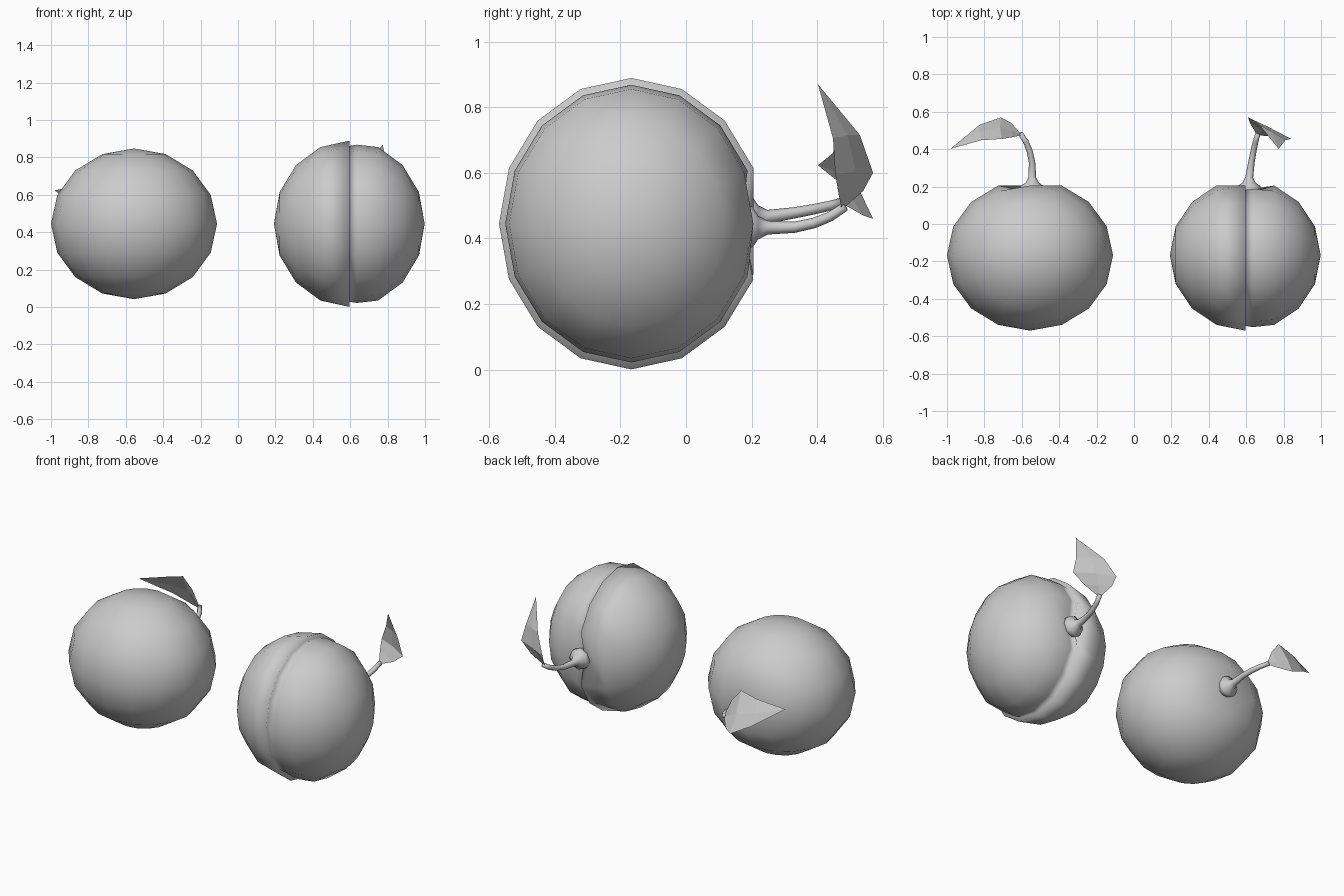
import bpy, bmesh
from math import sin, cos, pi
from mathutils import Vector

if "Cube" in bpy.data.objects:
    bpy.data.objects.remove(bpy.data.objects["Cube"])

CZ, CY = 0.445, -0.167            # fruit centre height and depth
SX, SY, SZ = 0.444, 0.403, 0.403  # local half sizes
N = 16


def place_left(p):
    return Vector((-0.556 + p[0], p[1], CZ + p[2]))


def place_right(p):               # the same fruit turned a quarter about y
    return Vector((0.595 + p[2], p[1], CZ - p[0]))


def finish(name, bm, smooth=True):
    bmesh.ops.recalc_face_normals(bm, faces=bm.faces)
    me = bpy.data.meshes.new(name)
    bm.to_mesh(me)
    bm.free()
    for f in me.polygons:
        f.use_smooth = smooth
    ob = bpy.data.objects.new(name, me)
    bpy.context.collection.objects.link(ob)
    return ob


def skin(bm, rings):
    for a, b in zip(rings, rings[1:]):
        n = len(a)
        for i in range(n):
            j = (i + 1) % n
            bm.faces.new((a[i], a[j], b[j], b[i]))


# fruit body: rings around the short axis, with an optional seam groove
def fruit(name, place, seam):
    bm = bmesh.new()
    prof = []
    for k in range(1, 8):
        t = -pi / 2 + k * pi / 8
        prof.append((cos(t), sin(t)))
        if k == 4 and seam:
            prof += [(0.935, -0.02), (0.953, 0.10)]
    rings = []
    for r, h in prof:
        ring = []
        for i in range(N):
            a = 2 * pi * i / N
            x, y, z = r * cos(a) * SX, r * sin(a) * SY, h * SZ
            if y > 0 and abs(x) < 0.05 and abs(z) < 0.1:
                y = 0.335          # dimple at the stem
            ring.append(bm.verts.new(place((x, CY + y, z))))
        rings.append(ring)
    skin(bm, rings)
    for ring, z in ((rings[0], -SZ), (rings[-1], SZ)):
        p = bm.verts.new(place((0, CY, z)))
        for i in range(N):
            bm.faces.new((ring[i], ring[(i + 1) % N], p))
    finish(name, bm)


# stem: flared base, curved and tapering
STEM = [((0.01, 0.165, 0.02), 0.065), ((0.01, 0.203, 0.02), 0.062),
        ((0.012, 0.220, 0.02), 0.036), ((0.012, 0.25, 0.021), 0.021),
        ((0.011, 0.33, 0.033), 0.017), ((-0.002, 0.39, 0.044), 0.016),
        ((-0.022, 0.44, 0.055), 0.015), ((-0.052, 0.485, 0.068), 0.014)]


def stem(name, place):
    bm = bmesh.new()
    pts = [Vector(p) for p, _ in STEM]
    rings = []
    for i, (p, r) in enumerate(STEM):
        d = pts[min(i + 1, len(pts) - 1)] - pts[max(i - 1, 0)]
        if i < 3:
            d = Vector((0, 1, 0))
        u = d.cross(Vector((0, 0, 1))).normalized()
        v = u.cross(d).normalized()
        rings.append([bm.verts.new(place(pts[i] + r * (u * cos(k * pi / 4) + v * sin(k * pi / 4))))
                      for k in range(8)])
    skin(bm, rings)
    bm.faces.new(rings[0])
    bm.faces.new(rings[-1])
    finish(name, bm)


# leaf: folded along the midrib, rows of outer edge / midrib / inner edge
LEAF = [[(-0.10, 0.54, 0.025), (-0.10, 0.498, 0.09), (-0.09, 0.465, 0.17)],
        [(-0.155, 0.57, 0.015), (-0.16, 0.518, 0.125), (-0.15, 0.455, 0.245)],
        [(-0.27, 0.53, 0.075), (-0.27, 0.492, 0.145), (-0.26, 0.448, 0.215)]]


def leaf(name, place):
    bm = bmesh.new()
    rows = [[bm.verts.new(place(p)) for p in row] for row in LEAF]
    base = bm.verts.new(place((-0.042, 0.475, 0.062)))
    tip = bm.verts.new(place((-0.425, 0.402, 0.178)))
    for i in range(2):
        bm.faces.new((base, rows[0][i], rows[0][i + 1]))
        bm.faces.new((rows[2][i], tip, rows[2][i + 1]))
        for a, b in zip(rows, rows[1:]):
            bm.faces.new((a[i], b[i], b[i + 1], a[i + 1]))
    finish(name, bm, smooth=False)


for side, place, seam in (("left", place_left, False), ("right", place_right, True)):
    fruit(side + "_fruit", place, seam)
    stem(side + "_stem", place)
    leaf(side + "_leaf", place)
